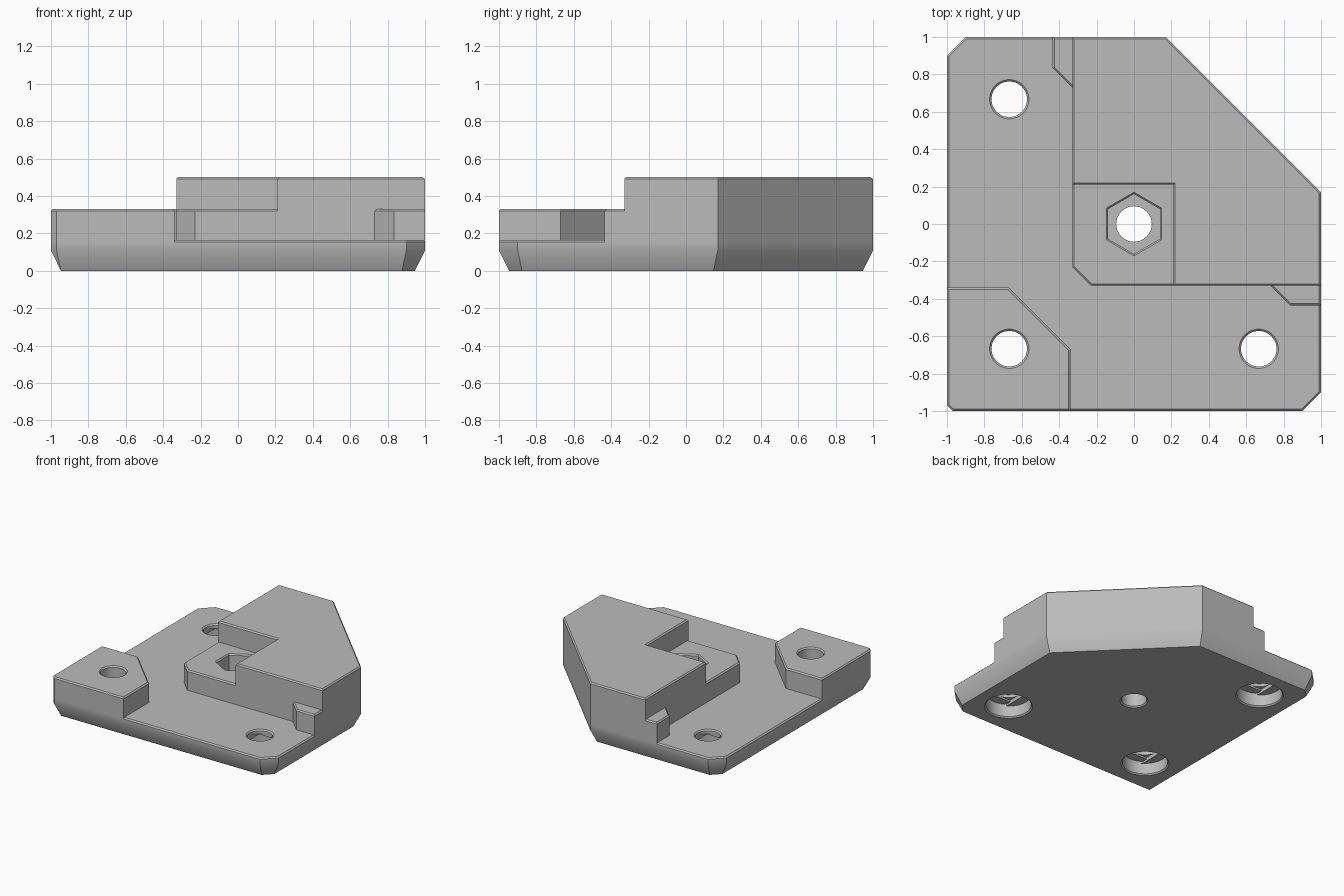
import bpy, bmesh, math
from mathutils import Vector

old = bpy.data.objects.get("Cube")
if old:
    bpy.data.objects.remove(old, do_unlink=True)

grey = bpy.data.materials.new("plain grey")
grey.use_nodes = True
color = (0.5, 0.5, 0.5, 1)
grey.diffuse_color = color
grey.node_tree.nodes["Principled BSDF"].inputs["Base Color"].default_value = color

EDGE = 0.01      # small edge break
PLATE = 0.165    # plate top
STEP = 0.33      # pad, nut seat and tab top
TOP = 0.5        # main block top
BORE = 0.095     # bolt hole radius


def inset(points, d):
    """Mitred inset of a counter-clockwise outline."""
    result = []
    for i, p in enumerate(points):
        p = Vector(p)
        a = (p - Vector(points[i - 1])).normalized()
        b = (Vector(points[(i + 1) % len(points)]) - p).normalized()
        na, nb = Vector((-a.y, a.x)), Vector((-b.y, b.x))
        result.append(p + (na + nb) * d / (1 + na.dot(nb)))
    return result


def clamp(value, limit):
    return max(-limit, min(limit, value))


def hole(x, y, levels, sides=48):
    """Rings for a hole; each level is z, radius and half widths in x and y."""
    rings = []
    for z, r, wx, wy in levels:
        angles = [math.pi / 2 + math.tau * i / sides for i in range(sides)]
        rings.append([(x + clamp(r * math.cos(a), wx),
                       y + clamp(r * math.sin(a), wy), z) for a in angles])
    return rings


def solid(name, outline, levels, holes=()):
    """Stack inset outlines, given as (z, inset), and pierce them with holes."""
    bm = bmesh.new()
    outer = [[(p.x, p.y, z) for p in inset(outline, d)] for z, d in levels]
    bottom, top = [], []
    for stack in [outer, *holes]:
        rings = [[bm.verts.new(co) for co in ring] for ring in stack]
        n = len(rings[0])
        for low, high in zip(rings, rings[1:]):
            for i in range(n):
                j = (i + 1) % n
                bm.faces.new((low[i], low[j], high[j], high[i]))
        for edges, ring in ((bottom, rings[0]), (top, rings[-1])):
            edges += [bm.edges.get((ring[i - 1], ring[i])) for i in range(n)]
    for edges, z in ((bottom, -1), (top, 1)):
        bmesh.ops.triangle_fill(bm, use_beauty=True, edges=edges, normal=(0, 0, z))
    bmesh.ops.remove_doubles(bm, verts=bm.verts[:], dist=0.00001)
    bmesh.ops.recalc_face_normals(bm, faces=bm.faces[:])
    for face in bm.faces:
        face.smooth = True
    mesh = bpy.data.meshes.new(name)
    bm.to_mesh(mesh)
    bm.free()
    mesh.set_sharp_from_angle(angle=math.radians(30))
    mesh.materials.append(grey)
    bpy.context.scene.collection.objects.link(bpy.data.objects.new(name, mesh))


def block(name, outline, top, holes=()):
    solid(name, outline, [(PLATE - EDGE, 0), (top - EDGE, 0), (top, EDGE)], holes)


# Holes: stepped counterbores at the corners, plain bore in the centre
wide = 1
screw_levels = [
    (0, 0.18, wide, wide), (EDGE, 0.17, wide, wide), (0.1, 0.17, wide, wide),
    (0.1, 0.17, BORE, wide), (0.115, 0.17, BORE, wide),
    (0.115, 0.17, BORE, BORE), (0.13, 0.17, BORE, BORE),
    (0.13, BORE, wide, wide), (PLATE - EDGE, BORE, wide, wide),
    (PLATE, BORE + EDGE, wide, wide)]
plate_holes = [hole(x, y, screw_levels)
               for x, y in ((-0.667, -0.667), (0.667, -0.667), (-0.667, 0.667))]
plate_holes.append(hole(0, 0, [(0, BORE + EDGE, wide, wide), (EDGE, BORE, wide, wide),
                               (PLATE, BORE, wide, wide)]))

# Plate with tapered lower rim
solid("base_plate",
      [(-1, -0.97), (-0.97, -1), (0.9, -1), (1, -0.9), (1, 0.17),
       (0.17, 1), (-0.9, 1), (-1, 0.9)],
      [(0, 0.055), (0.11, 0), (PLATE - EDGE, 0), (PLATE, EDGE)], plate_holes)

# Corner pad with its screw hole
block("corner_pad",
      [(-1, -0.97), (-0.97, -1), (-0.34, -1), (-0.34, -0.67), (-0.67, -0.34), (-1, -0.34)],
      STEP,
      [hole(-0.667, -0.667, [(PLATE - EDGE, BORE, wide, wide), (STEP - EDGE, BORE, wide, wide),
                             (STEP, BORE + EDGE, wide, wide)])])

# Main block with a notch around the nut seat
block("main_block",
      [(-0.33, 0.21), (0.21, 0.21), (0.21, -0.33), (1, -0.33), (1, 0.17), (0.17, 1), (-0.33, 1)],
      TOP)

# Nut seat with hexagonal pocket
block("nut_seat",
      [(-0.33, -0.23), (-0.23, -0.33), (0.23, -0.33), (0.23, 0.23), (-0.33, 0.23)],
      STEP,
      [hole(0, 0, [(PLATE - EDGE, 0.16, wide, wide), (STEP - EDGE, 0.16, wide, wide),
                   (STEP, 0.17, wide, wide)], sides=6)])

# Tabs beside the main block, mirrored across the diagonal
tab = [(0.6, -0.2), (0.835, -0.435), (1, -0.435), (1, -0.2)]
block("right_tab", tab, STEP)
block("back_tab", [(y, x) for x, y in reversed(tab)], STEP)
